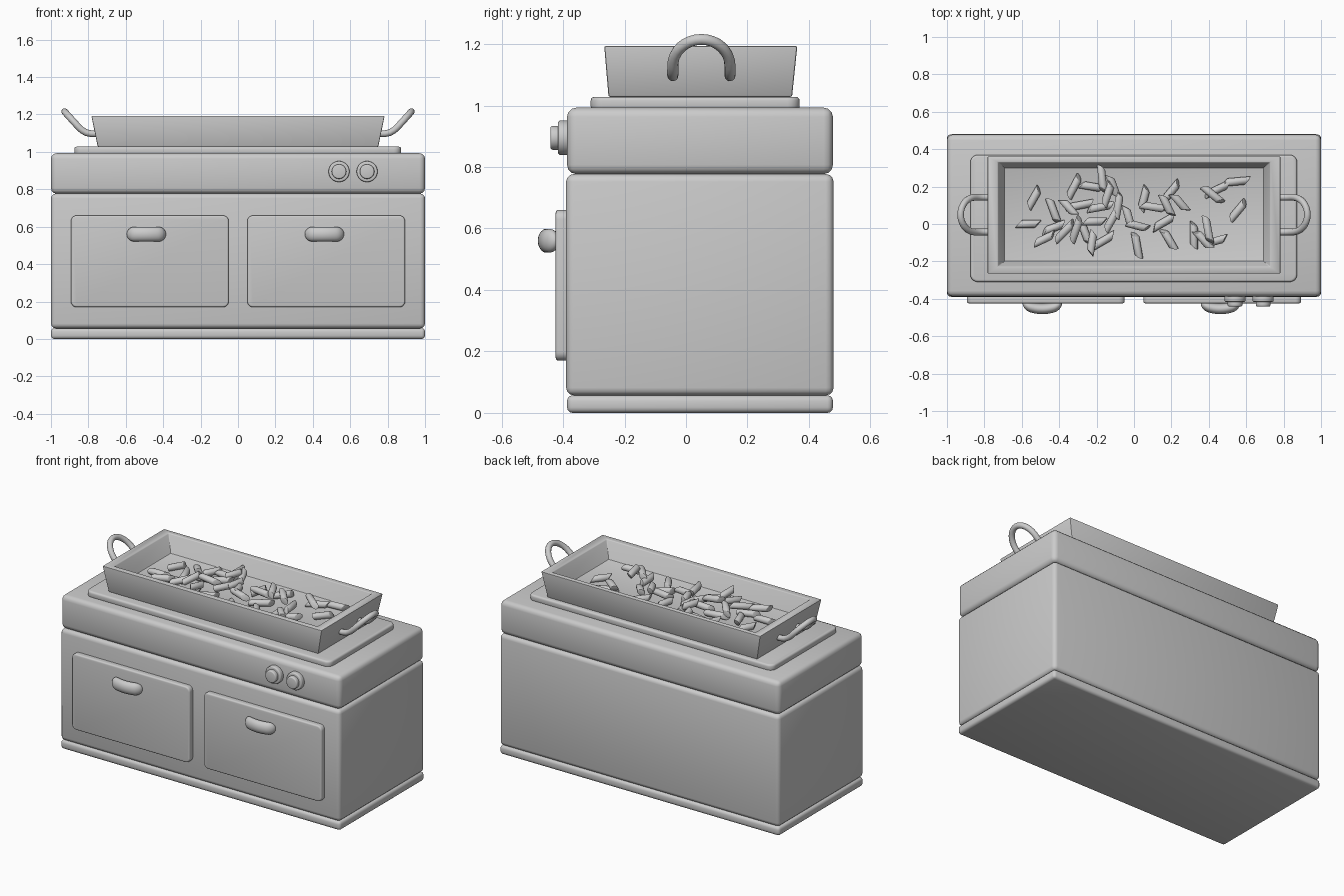
import bpy, bmesh, math, random
from mathutils import Matrix, Vector

if "Cube" in bpy.data.objects:
    bpy.data.objects.remove(bpy.data.objects["Cube"])

random.seed(4)


def finish(bm, name, bevel=0, segs=3, angle=35):
    bmesh.ops.recalc_face_normals(bm, faces=bm.faces)
    me = bpy.data.meshes.new(name)
    bm.to_mesh(me)
    bm.free()
    ob = bpy.data.objects.new(name, me)
    bpy.context.collection.objects.link(ob)
    bpy.ops.object.select_all(action='DESELECT')
    ob.select_set(True)
    bpy.context.view_layer.objects.active = ob
    if bevel:
        m = ob.modifiers.new("bevel", 'BEVEL')
        m.width, m.segments, m.limit_method = bevel, segs, 'ANGLE'
        m.angle_limit = math.radians(32)
        bpy.ops.object.modifier_apply(modifier="bevel")
    bpy.ops.object.shade_smooth_by_angle(angle=math.radians(angle))
    return ob


def box(name, x, y, z, bevel, corner=0, axis=2):
    """Box from ranges; corner rounds the edges parallel to axis."""
    bm = bmesh.new()
    bmesh.ops.create_cube(bm, size=1)
    for v in bm.verts:
        v.co = [r[0] + (c + 0.5) * (r[1] - r[0]) for c, r in zip(v.co, (x, y, z))]
    if corner:
        edges = [e for e in bm.edges
                 if abs((e.verts[0].co - e.verts[1].co).normalized()[axis]) > 0.9]
        bmesh.ops.bevel(bm, geom=edges, offset=corner, segments=5, profile=0.5, affect='EDGES')
    return finish(bm, name, bevel)


def loft(name, rings, bevel=0, segs=3):
    """Skin a list of equal-length rings and cap both ends."""
    bm = bmesh.new()
    rows = [[bm.verts.new(p) for p in r] for r in rings]
    n = len(rows[0])
    for a, b in zip(rows, rows[1:]):
        for i in range(n):
            bm.faces.new((a[i], a[(i + 1) % n], b[(i + 1) % n], b[i]))
    bm.faces.new(rows[0])
    bm.faces.new(rows[-1])
    return finish(bm, name, bevel, segs)


def rect(x, y0, y1, z):
    return [(-x, y0, z), (x, y0, z), (x, y1, z), (-x, y1, z)]


# cabinet
box("plinth", (-1, 1), (-0.387, 0.478), (0, 0.057), 0.018)
box("cabinet_body", (-1, 1), (-0.39, 0.48), (0.057, 0.777), 0.025)
box("worktop", (-1, 1), (-0.387, 0.478), (0.777, 0.993), 0.03, 0)
box("hot_plate", (-0.875, 0.872), (-0.31, 0.37), (0.985, 1.028), 0.012, 0.04)

# doors with bowed pull handles
for side, x0, x1, hx in (("left", -0.893, -0.05, -0.49), ("right", 0.05, 0.893, 0.462)):
    box(side + "_door", (x0, x1), (-0.424, -0.38), (0.17, 0.66), 0.009, 0.03, 1)
    rings = []
    for i in range(25):
        x = -0.105 * math.cos(math.pi * (0.01 + 0.98 * i / 24))
        over = max(0, abs(x) - 0.065) / 0.04
        r = math.sqrt(max(0, 1 - over * over))
        yc = -0.454 + 0.026 * (x / 0.105) ** 2
        rings.append([(hx + x, yc + 0.028 * r * math.cos(a), 0.56 + 0.039 * r * math.sin(a))
                      for a in (2 * math.pi * k / 20 for k in range(20))])
    loft(side + "_door_handle", rings)

# control knobs
for side, kx in (("left", 0.54), ("right", 0.69)):
    for part, r, y0, y1 in (("base", 0.056, -0.416, -0.38), ("cap", 0.039, -0.441, -0.41)):
        loft(f"{side}_knob_{part}",
             [[(kx + r * math.cos(a), y, 0.895 + r * math.sin(a))
               for a in (2 * math.pi * k / 32 for k in range(32))] for y in (y0, y1)], 0.007)

# flared roasting pan
FLOOR = 1.08
loft("pan", [rect(0.75, -0.252, 0.345, 1.028), rect(0.784, -0.266, 0.362, 1.193),
             rect(0.727, -0.228, 0.33, 1.193), rect(0.693, -0.2, 0.302, FLOOR)], 0.006, 2)

# looped pan handles
for side, s in (("left", -1), ("right", 1)):
    legs = [(0.745, 1.097), (0.785, 1.097), (0.812, 1.103), (0.834, 1.116)]
    path = [(s * x, -0.043, z) for x, z in legs]
    for i in range(17):
        a = math.pi * i / 16
        path.append((s * (0.85 + 0.077 * math.sin(a)), 0.05 - 0.093 * math.cos(a),
                     1.13 + 0.085 * math.sin(a)))
    path += [(s * x, 0.143, z) for x, z in reversed(legs)]
    cu = bpy.data.curves.new(side + "_pan_handle", 'CURVE')
    cu.dimensions = '3D'
    cu.bevel_depth, cu.bevel_resolution, cu.use_fill_caps = 0.018, 4, True
    sp = cu.splines.new('POLY')
    sp.points.add(len(path) - 1)
    for p, co in zip(sp.points, path):
        p.co = (*co, 1)
    ob = bpy.data.objects.new(side + "_pan_handle", cu)
    bpy.context.collection.objects.link(ob)
    bpy.ops.object.select_all(action='DESELECT')
    ob.select_set(True)
    bpy.context.view_layer.objects.active = ob
    bpy.ops.object.convert(target='MESH')
    bpy.ops.object.shade_smooth_by_angle(angle=math.radians(50))

# slant-cut pasta tubes scattered in the pan: x, y, heading in degrees
pieces = [
    (-.535, .14, 60), (-.565, 0, 0), (-.32, .2, 62), (-.43, .07, 110), (-.43, -.02, 20),
    (-.48, -.08, 25), (-.37, -.04, 45), (-.29, .10, 10), (-.26, -.05, 110), (-.225, .2, 170),
    (-.17, .24, 95), (-.11, .2, 110), (-.14, .16, 70), (-.18, .09, 10), (-.085, .1, 80),
    (-.165, -.09, 30), (-.225, -.1, 80), (-.03, .04, 105), (.02, -.01, 165), (.016, -.115, 100),
    (.053, .136, 75), (.107, .09, -10), (.2, .175, 50), (.245, .115, 130), (.176, .1, 115),
    (.16, .01, 30), (.187, -.083, 120), (.32, -.06, 90), (.37, -.083, 130), (.44, -.09, 15),
    (.395, -.03, 100), (.545, .227, 5), (.556, .072, 50), (.444, .184, 25), (.42, .157, 140),
    (-.21, .013, 0), (-.12, .02, 60), (-.35, .09, 130), (-.31, -.03, 70)]
R = 0.021
bm = bmesh.new()
placed = []
for x, y, deg in pieces:
    near = sum((x - px) ** 2 + (y - py) ** 2 < 0.09 ** 2 for px, py in placed)
    placed.append((x, y))
    z = FLOOR + R + min(near, 2) * 0.024
    tilt = random.uniform(-0.2, 0.2) if near else 0
    pose = (Matrix.Translation((x, y, z)) @ Matrix.Rotation(math.radians(deg), 4, 'Z')
            @ Matrix.Rotation(tilt, 4, 'Y') @ Matrix.Rotation(random.uniform(-0.8, 0.8), 4, 'X'))
    half = random.uniform(0.05, 0.062)
    ends = [[bm.verts.new(pose @ Vector((e * half + 0.9 * R * math.cos(a), R * math.cos(a),
                                         R * math.sin(a))))
             for a in (2 * math.pi * k / 14 for k in range(14))] for e in (-1, 1)]
    for i in range(14):
        j = (i + 1) % 14
        bm.faces.new((ends[0][i], ends[0][j], ends[1][j], ends[1][i]))
    for e in ends:
        bm.faces.new(e)
finish(bm, "pasta_pieces", 0.003, 2)
